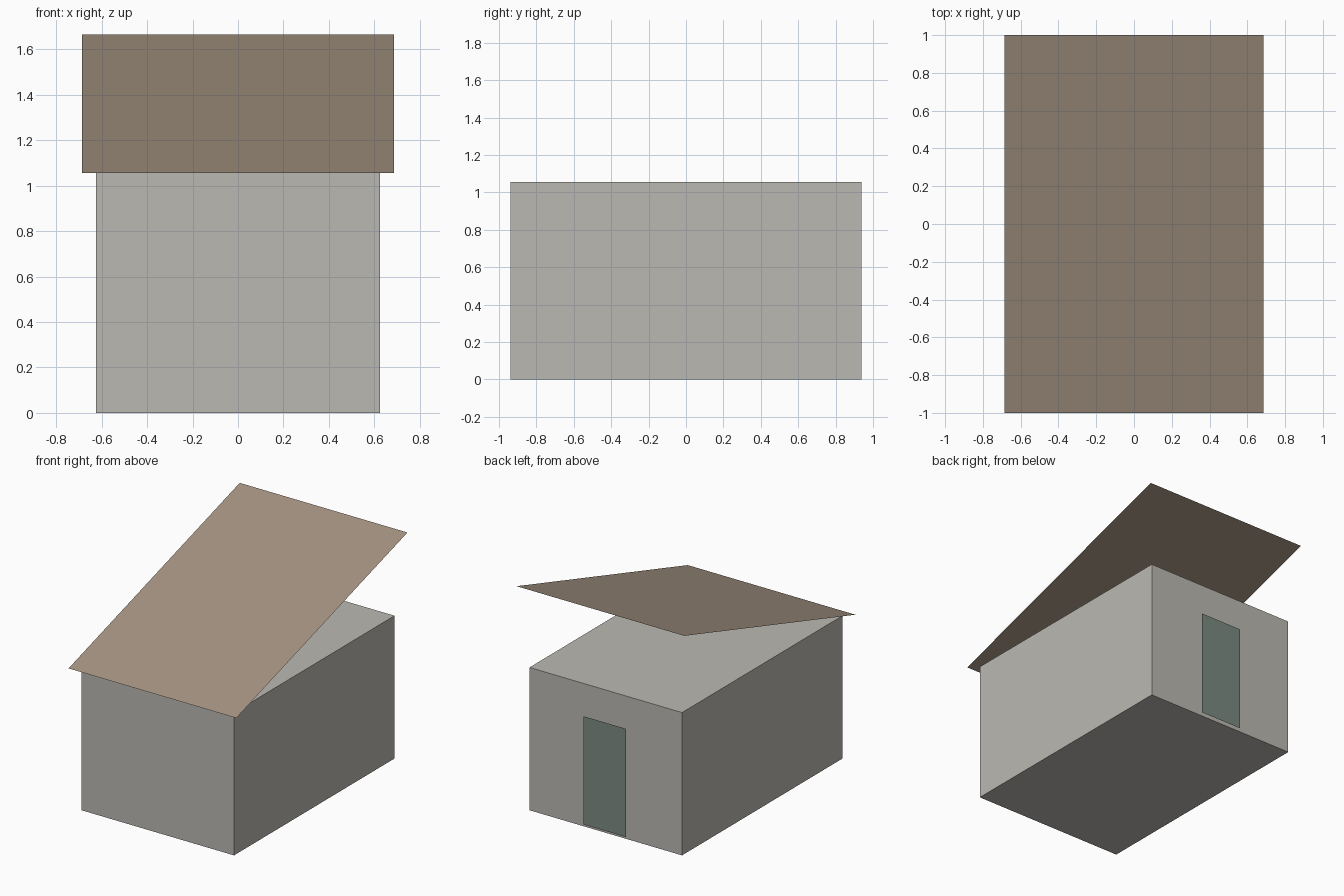
import bpy
import bmesh
from math import atan2, hypot, pi
from mathutils import Matrix

cube = bpy.data.objects.get("Cube")
if cube:
    bpy.data.objects.remove(cube, do_unlink=True)


def material(name, rgb):
    mat = bpy.data.materials.new(name)
    mat.use_nodes = True
    mat.diffuse_color = (*rgb, 1)
    mat.node_tree.nodes["Principled BSDF"].inputs["Base Color"].default_value = (*rgb, 1)
    return mat


def add_part(name, bm, mat):
    mesh = bpy.data.meshes.new(name)
    bm.to_mesh(mesh)
    bm.free()
    mesh.materials.append(mat)
    obj = bpy.data.objects.new(name, mesh)
    bpy.context.collection.objects.link(obj)
    return obj


def box(name, size, centre, mat):
    bm = bmesh.new()
    bmesh.ops.create_cube(bm, size=1, matrix=Matrix.Translation(centre) @ Matrix.Diagonal((*size, 1)))
    return add_part(name, bm, mat)


def sheet(name, width, length, centre, tilt, mat):
    """Flat single-sided panel, tilted about the x axis."""
    bm = bmesh.new()
    place = Matrix.Translation(centre) @ Matrix.Rotation(tilt, 4, "X")
    bmesh.ops.create_grid(bm, x_segments=1, y_segments=1, size=0.5,
                          matrix=place @ Matrix.Diagonal((width, length, 1, 1)))
    return add_part(name, bm, mat)


wall_grey = material("warm grey wall", (0.50, 0.485, 0.445))
roof_brown = material("dull brown roof", (0.37, 0.292, 0.223))
door_green = material("grey green door", (0.202, 0.255, 0.223))

wall_width, wall_depth, wall_height = 1.248, 1.875, 1.056
roof_width, roof_run, roof_top = 1.372, 2.0, 1.664

# Shed body
box("walls", (wall_width, wall_depth, wall_height), (0, 0, wall_height / 2), wall_grey)

# Thin roof sheet, low at the front and high at the back
rise = roof_top - wall_height
sheet("roof", roof_width, hypot(roof_run, rise), (0, 0, wall_height + rise / 2),
      atan2(rise, roof_run), roof_brown)

# Door panel just off the back wall, facing backwards
door_width, door_height, door_sill = 0.345, 0.80, 0.02
sheet("door", door_width, door_height,
      (0, wall_depth / 2 + 0.012, door_sill + door_height / 2), -pi / 2, door_green)
